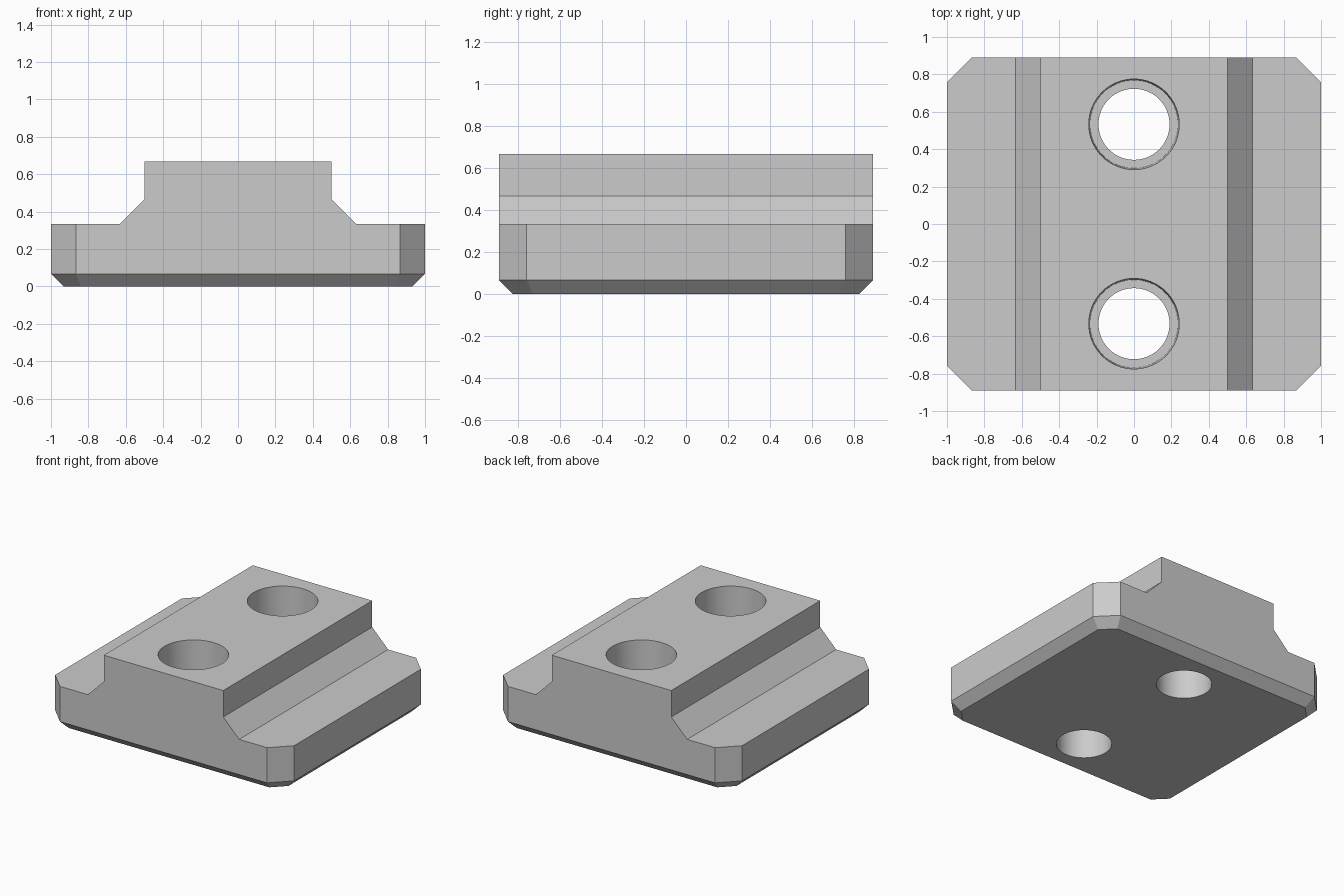
import bpy, bmesh, math

if "Cube" in bpy.data.objects:
    bpy.data.objects.remove(bpy.data.objects["Cube"])


def loft(name, rings):
    """Closed solid from a stack of matching rings of points."""
    bm = bmesh.new()
    loops = [[bm.verts.new(p) for p in ring] for ring in rings]
    n = len(loops[0])
    for a, b in zip(loops, loops[1:]):
        for i in range(n):
            j = (i + 1) % n
            bm.faces.new((a[i], a[j], b[j], b[i]))
    bm.faces.new(loops[0])
    bm.faces.new(loops[-1])
    bmesh.ops.recalc_face_normals(bm, faces=bm.faces)
    me = bpy.data.meshes.new(name)
    bm.to_mesh(me)
    bm.free()
    ob = bpy.data.objects.new(name, me)
    bpy.context.collection.objects.link(ob)
    return ob


def cut(target, tool, operation):
    bpy.context.view_layer.objects.active = target
    mod = target.modifiers.new("cut", 'BOOLEAN')
    mod.operation = operation
    mod.solver = 'EXACT'
    mod.object = tool
    bpy.ops.object.modifier_apply(modifier=mod.name)
    bpy.data.objects.remove(tool)


# Stepped rail block: side profile run along y, oversized where trimmed later
half = [(1.2, -0.1), (1.2, 0.333), (0.633, 0.333), (0.5, 0.467), (0.5, 0.667)]
profile = half + [(-x, z) for x, z in reversed(half)]
block = loft("rail_block", [[(x, y, z) for x, z in profile] for y in (-1.1, 1.1)])


# Plate outline with clipped corners, inset evenly towards the bottom
def outline(d, z):
    X, Y = 1 - d, 0.89 - d
    s = 1.757 - d * math.sqrt(2)      # clipped corner lies on x + y = s
    q = [(X, s - X), (s - Y, Y)]
    pts = q + [(-x, y) for x, y in reversed(q)]
    pts += [(-x, -y) for x, y in pts]
    return [(x, y, z) for x, y in pts]


envelope = loft("envelope", [outline(0.067, 0), outline(0, 0.067), outline(0, 0.9)])
cut(block, envelope, 'INTERSECT')

# Two counterbored bolt holes
SEG = 64
LEDGE = 0.333
steps = [(0.19, -0.1), (0.19, LEDGE), (0.235, LEDGE), (0.242, 0.667), (0.242, 0.8)]
for cy in (-0.533, 0.533):
    rings = [[(r * math.cos(2 * math.pi * i / SEG),
               cy + r * math.sin(2 * math.pi * i / SEG), z) for i in range(SEG)]
             for r, z in steps]
    cut(block, loft("hole_cutter", rings), 'DIFFERENCE')

# Plain grey finish, smooth only inside the holes
grey = bpy.data.materials.new("grey")
grey.diffuse_color = (0.6, 0.6, 0.6, 1)
grey.use_nodes = True
grey.node_tree.nodes["Principled BSDF"].inputs["Base Color"].default_value = grey.diffuse_color
block.data.materials.clear()
block.data.materials.append(grey)
for f in block.data.polygons:
    f.material_index = 0
bpy.ops.object.select_all(action='DESELECT')
block.select_set(True)
bpy.context.view_layer.objects.active = block
bpy.ops.object.shade_smooth_by_angle(angle=math.radians(25))
